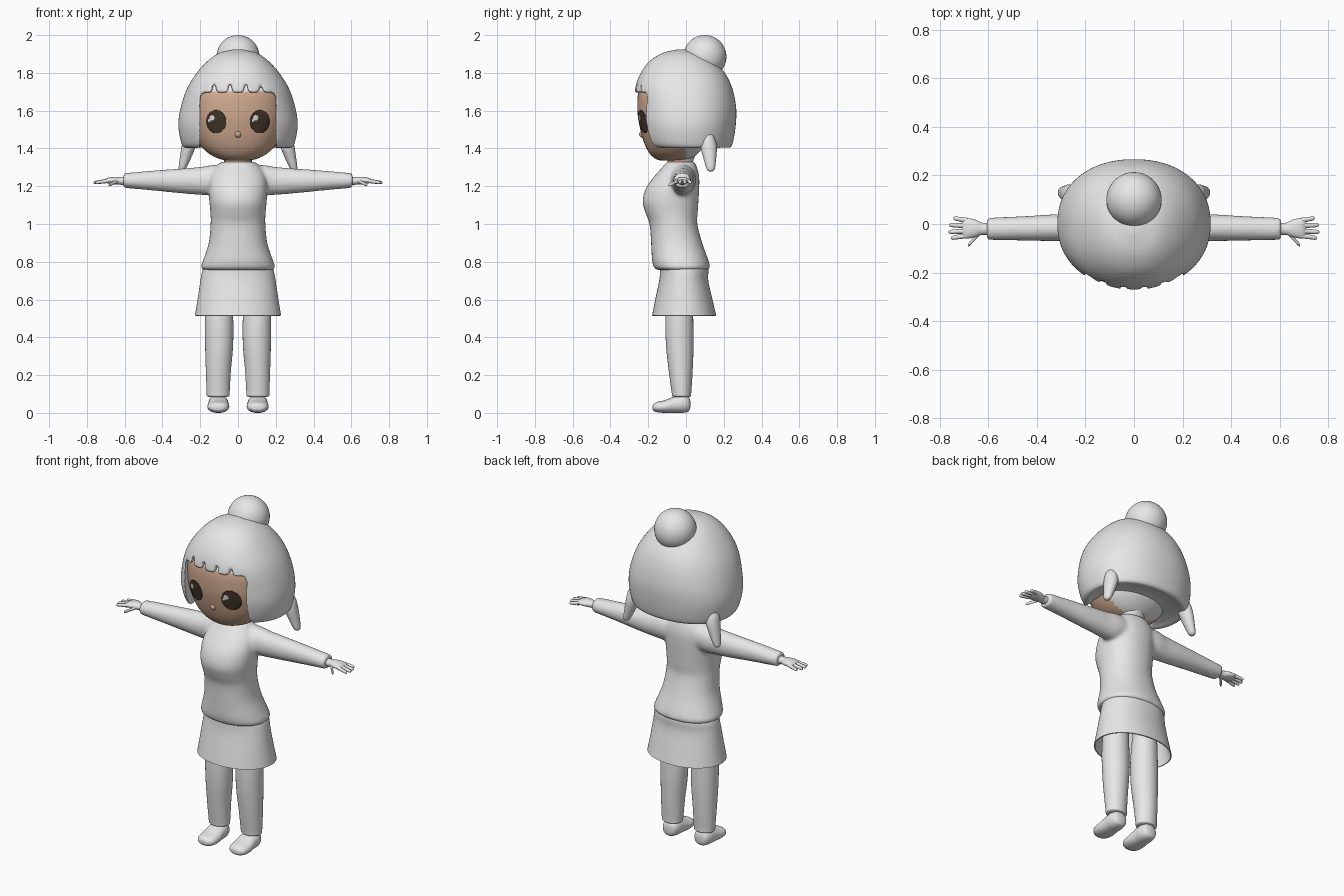
import bpy, bmesh, math
from mathutils import Vector
from mathutils.bvhtree import BVHTree

if "Cube" in bpy.data.objects:
    bpy.data.objects.remove(bpy.data.objects["Cube"])


def material(name, rgb):
    m = bpy.data.materials.new(name)
    m.use_nodes = True
    m.diffuse_color = (*rgb, 1)
    m.node_tree.nodes["Principled BSDF"].inputs["Base Color"].default_value = (*rgb, 1)
    return m


WHITE = material("plain_white", (0.8, 0.8, 0.8))
SKIN = material("warm_skin", (0.66, 0.42, 0.29))
BROWN = material("dark_brown", (0.055, 0.036, 0.022))

AXES = {"x": ((0, 1, 0), (0, 0, 1)), "y": ((1, 0, 0), (0, 0, 1)), "z": ((1, 0, 0), (0, 1, 0))}


def smooth_sections(secs, steps):
    """Catmull-Rom interpolation between cross-sections."""
    out = []
    for i in range(len(secs) - 1):
        quad = [secs[max(i - 1, 0)], secs[i], secs[i + 1], secs[min(i + 2, len(secs) - 1)]]
        for k in range(steps):
            t = k / steps
            out.append([b + t / 2 * (c - a + t * (2 * a - 5 * b + 4 * c - d + t * (3 * (b - c) + d - a)))
                        for a, b, c, d in zip(*quad)])
    return out + [secs[-1]]


def loft(bm, secs, axis="z", power=2.0, sides=32, steps=4, caps=True):
    """Skin rounded cross-sections given as (x, y, z, radius_u, radius_v)."""
    u, v = (Vector(a) for a in AXES[axis])
    rings = []
    for x, y, z, ru, rv in smooth_sections(secs, steps):
        ring = []
        for k in range(sides):
            a = math.tau * k / sides
            c, s = math.cos(a), math.sin(a)
            cu = math.copysign(abs(c) ** (2 / power), c) * max(ru, 0.001)
            sv = math.copysign(abs(s) ** (2 / power), s) * max(rv, 0.001)
            ring.append(bm.verts.new(Vector((x, y, z)) + u * cu + v * sv))
        rings.append(ring)
    for a, b in zip(rings, rings[1:]):
        for k in range(sides):
            n = (k + 1) % sides
            bm.faces.new((a[k], a[n], b[n], b[k]))
    if caps:
        bm.faces.new(rings[0])
        bm.faces.new(rings[-1])


def body(rows):
    """Turn (z, half_width, front_y, back_y) rows into sections."""
    return [(0, (f + b) / 2, z, w, (b - f) / 2) for z, w, f, b in rows]


def finish(bm, name, *mats):
    bmesh.ops.recalc_face_normals(bm, faces=bm.faces)
    mesh = bpy.data.meshes.new(name)
    bm.to_mesh(mesh)
    bm.free()
    ob = bpy.data.objects.new(name, mesh)
    bpy.context.collection.objects.link(ob)
    for m in mats:
        mesh.materials.append(m)
    shade(ob)
    return ob


def shade(ob):
    bpy.ops.object.select_all(action="DESELECT")
    ob.select_set(True)
    bpy.context.view_layer.objects.active = ob
    bpy.ops.object.shade_smooth_by_angle(angle=math.radians(50))


def modify(ob, kind, **settings):
    mod = ob.modifiers.new(kind.title(), kind)
    for key, value in settings.items():
        setattr(mod, key, value)
    bpy.context.view_layer.objects.active = ob
    bpy.ops.object.modifier_apply(modifier=mod.name)


def melt(ob, voxel, rounds):
    """Fuse overlapping volumes and soften the joins."""
    modify(ob, "REMESH", mode="VOXEL", voxel_size=voxel)
    modify(ob, "SMOOTH", factor=0.5, iterations=rounds)
    shade(ob)


# Head: skin in front, plain under the fringe and at the nape
bm = bmesh.new()
loft(bm, body([(1.335, 0.04, -0.12, -0.02), (1.342, 0.09, -0.155, 0.02), (1.37, 0.15, -0.19, 0.06),
               (1.42, 0.2, -0.218, 0.1), (1.5, 0.236, -0.242, 0.13), (1.6, 0.25, -0.257, 0.14),
               (1.72, 0.235, -0.245, 0.13), (1.82, 0.15, -0.16, 0.1)]), power=2.15, sides=64, steps=6)
for f in bm.faces:
    c = f.calc_center_median()
    f.material_index = int(c.y > 0 or c.z > 1.71)
face_surface = BVHTree.FromBMesh(bm)
finish(bm, "head", SKIN, WHITE)


def face_y(x, z):
    return face_surface.ray_cast(Vector((x, -1, z)), Vector((0, 1, 0)))[0].y


def face_plate(name, cx, cz, rx, rz, lift, mat):
    """Thin oval laid on the curve of the face."""
    bm = bmesh.new()
    rings = []
    for r in (0.03, 0.35, 0.7, 1, 1.03):
        pts = [(cx + rx * r * math.cos(a), cz + rz * r * math.sin(a))
               for a in (math.tau * k / 32 for k in range(32))]
        drop = 0.002 if r > 1 else -lift
        rings.append([bm.verts.new((x, face_y(x, z) + drop, z)) for x, z in pts])
    for a, b in zip(rings, rings[1:]):
        for k in range(32):
            n = (k + 1) % 32
            bm.faces.new((a[k], a[n], b[n], b[k]))
    bm.faces.new(rings[0])
    finish(bm, name, mat)


# Eyes, highlights and nose
for side, s in (("left", 1), ("right", -1)):
    face_plate(side + "_eye", 0.116 * s, 1.542, 0.052, 0.06, 0.004, BROWN)
    face_plate(side + "_eye_glint", 0.116 * s - 0.022, 1.562, 0.014, 0.014, 0.006, WHITE)
    face_plate(side + "_eye_small_glint", 0.116 * s - 0.036, 1.548, 0.007, 0.008, 0.006, WHITE)
bm = bmesh.new()
bmesh.ops.create_uvsphere(bm, u_segments=20, v_segments=12, radius=0.018)
bmesh.ops.translate(bm, verts=bm.verts, vec=(0, face_y(0, 1.475) + 0.006, 1.475))
finish(bm, "nose", SKIN)

# Hair: full bob, with the face opening and fringe slits cut out
bm = bmesh.new()
loft(bm, body([(1.425, 0.17, -0.1, 0.14), (1.412, 0.24, -0.17, 0.2), (1.403, 0.28, -0.2, 0.23),
               (1.43, 0.3, -0.235, 0.248), (1.52, 0.316, -0.26, 0.263), (1.61, 0.305, -0.268, 0.266),
               (1.71, 0.273, -0.27, 0.248), (1.79, 0.226, -0.245, 0.212), (1.86, 0.165, -0.195, 0.15),
               (1.905, 0.1, -0.125, 0.07), (1.925, 0.02, -0.04, 0.0)]), power=2.2, sides=96, steps=5)
hair = finish(bm, "hair", WHITE)
outline = [(-0.2, 1.2), (-0.2, 1.66), (-0.195, 1.685), (-0.18, 1.695)]
for x in (-0.125, -0.042, 0.042, 0.122):
    outline += [(x + dx, 1.695 + dz) for dx, dz in
                ((-0.022, 0), (-0.01, 0.014), (-0.007, 0.045), (0.007, 0.045), (0.01, 0.014), (0.022, 0))]
outline += [(0.18, 1.695), (0.195, 1.685), (0.2, 1.66), (0.2, 1.2)]
bm = bmesh.new()
face = bm.faces.new([bm.verts.new((x, -0.5, z)) for x, z in outline])
extruded = bmesh.ops.extrude_face_region(bm, geom=[face])["geom"]
bmesh.ops.translate(bm, verts=[e for e in extruded if isinstance(e, bmesh.types.BMVert)], vec=(0, 0.43, 0))
cutter = finish(bm, "face_opening_cutter")
cutter.hide_render = True
modify(hair, "BOOLEAN", operation="DIFFERENCE", solver="EXACT", object=cutter)
bpy.data.objects.remove(cutter)
melt(hair, 0.007, 4)

# Bun on the crown
bm = bmesh.new()
bmesh.ops.create_uvsphere(bm, u_segments=40, v_segments=24, radius=0.114)
bmesh.ops.translate(bm, verts=bm.verts, vec=(0, 0.1, 1.886))
finish(bm, "hair_bun", WHITE)

# Neck, plain at the nape
bm = bmesh.new()
loft(bm, body([(1.27, 0.075, -0.1, 0.035), (1.32, 0.072, -0.098, 0.035), (1.38, 0.08, -0.1, 0.055)]))
for f in bm.faces:
    f.material_index = int(f.calc_center_median().y > 0)
finish(bm, "neck", SKIN, WHITE)

# Sweater: trunk and both sleeves fused together
bm = bmesh.new()
loft(bm, body([(0.757, 0.19, -0.16, 0.12), (0.775, 0.196, -0.172, 0.127), (0.81, 0.184, -0.18, 0.118),
               (0.9, 0.155, -0.185, 0.086), (1.0, 0.145, -0.193, 0.06), (1.06, 0.146, -0.215, 0.062),
               (1.12, 0.152, -0.23, 0.066), (1.19, 0.155, -0.212, 0.07), (1.25, 0.148, -0.17, 0.07),
               (1.295, 0.125, -0.13, 0.06), (1.33, 0.088, -0.102, 0.045)]), power=2.2, sides=48)
for s in (1, -1):
    loft(bm, [(0.04 * s, -0.02, 1.235, 0.07, 0.08), (0.14 * s, -0.015, 1.232, 0.068, 0.08),
              (0.2 * s, -0.015, 1.228, 0.061, 0.074), (0.3 * s, -0.015, 1.228, 0.057, 0.066),
              (0.45 * s, -0.018, 1.23, 0.051, 0.053), (0.607 * s, -0.02, 1.23, 0.046, 0.039)], axis="x")
sweater = finish(bm, "sweater", WHITE)
melt(sweater, 0.009, 10)

# Skirt, open underneath
bm = bmesh.new()
loft(bm, body([(0.8, 0.165, -0.14, 0.1), (0.76, 0.187, -0.137, 0.118), (0.7, 0.199, -0.142, 0.118),
               (0.6, 0.214, -0.163, 0.14), (0.515, 0.228, -0.18, 0.16)]), power=2.1, sides=64, caps=False)
skirt = finish(bm, "skirt", WHITE)
modify(skirt, "SOLIDIFY", thickness=0.006, offset=-1)
shade(skirt)

for side, s in (("left", 1), ("right", -1)):
    # Pigtails
    bm = bmesh.new()
    loft(bm, [(0.25 * s, 0.115, 1.5, 0.012, 0.012), (0.256 * s, 0.117, 1.46, 0.033, 0.033),
              (0.262 * s, 0.12, 1.41, 0.037, 0.043), (0.278 * s, 0.126, 1.35, 0.03, 0.034),
              (0.293 * s, 0.13, 1.3, 0.021, 0.024), (0.297 * s, 0.131, 1.283, 0.014, 0.016),
              (0.298 * s, 0.131, 1.277, 0.002, 0.002)])
    finish(bm, side + "_pigtail", WHITE)
    # Trouser legs
    bm = bmesh.new()
    loft(bm, [(0.1 * s, -0.025, 0.74, 0.06, 0.06), (0.1 * s, -0.035, 0.52, 0.074, 0.073),
              (0.1 * s, -0.033, 0.36, 0.074, 0.073), (0.104 * s, -0.028, 0.22, 0.066, 0.063),
              (0.105 * s, -0.024, 0.11, 0.061, 0.052), (0.105 * s, -0.023, 0.09, 0.059, 0.05),
              (0.105 * s, -0.023, 0.084, 0.045, 0.04)])
    finish(bm, side + "_leg", WHITE)
    # Shoes
    bm = bmesh.new()
    loft(bm, [(0.104 * s, 0.023, 0.045, 0.012, 0.015), (0.104 * s, 0.014, 0.046, 0.038, 0.038),
              (0.104 * s, -0.02, 0.048, 0.052, 0.048), (0.104 * s, -0.06, 0.044, 0.054, 0.044),
              (0.104 * s, -0.11, 0.034, 0.058, 0.034), (0.104 * s, -0.15, 0.031, 0.053, 0.028),
              (0.104 * s, -0.172, 0.029, 0.034, 0.018), (0.104 * s, -0.177, 0.029, 0.008, 0.005)], axis="y", power=2.2)
    finish(bm, side + "_shoe", WHITE)
    # Hands: palm, four fingers and thumb
    bm = bmesh.new()
    loft(bm, [(0.59 * s, -0.02, 1.228, 0.027, 0.022), (0.625 * s, -0.02, 1.228, 0.025, 0.02),
              (0.655 * s, -0.018, 1.23, 0.036, 0.02), (0.69 * s, -0.018, 1.23, 0.042, 0.015),
              (0.708 * s, -0.018, 1.228, 0.034, 0.007)], axis="x", sides=20)
    digits = [(0.69, 0.015, 0.745, 0.024), (0.695, -0.007, 0.762, -0.004), (0.695, -0.029, 0.765, -0.033),
              (0.69, -0.048, 0.755, -0.058), (0.635, -0.035, 0.685, -0.09)]
    for i, (x0, y0, x1, y1) in enumerate(digits):
        z1 = 1.206 if i == 4 else 1.219
        rows = [(x0 + (x1 - x0) * t, y0 + (y1 - y0) * t, 1.228 + (z1 - 1.228) * t, r, r)
                for t, r in ((0, 0.011), (0.5, 0.0095), (0.9, 0.008), (1, 0.002))]
        loft(bm, [(x * s, *rest) for x, *rest in rows], axis="x", sides=12)
    finish(bm, side + "_hand", WHITE)
